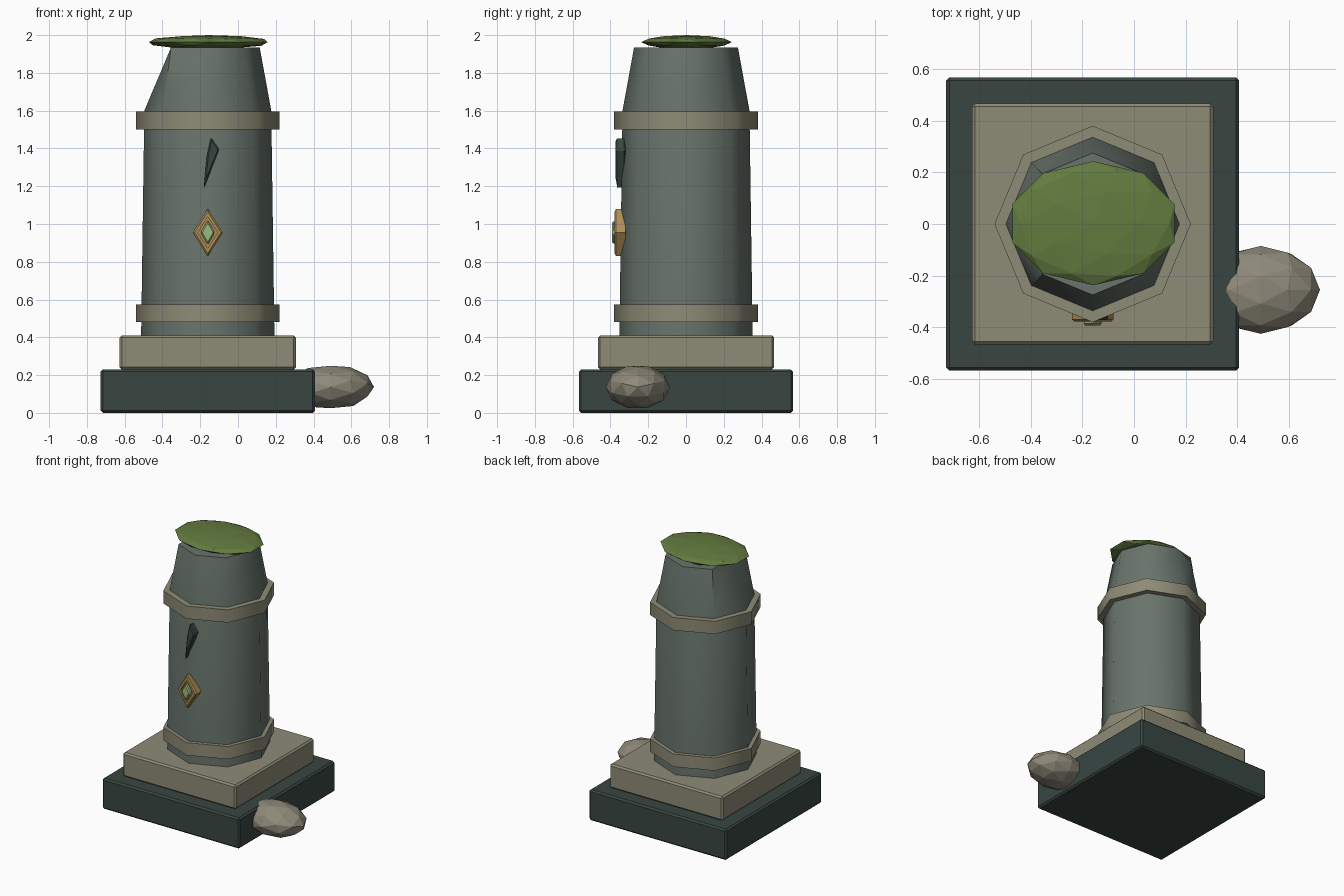
import bpy, bmesh, math
from mathutils import Matrix, Vector

if "Cube" in bpy.data.objects:
    bpy.data.objects.remove(bpy.data.objects["Cube"])

CX = -0.16  # column axis


def mat(name, rgb):
    m = bpy.data.materials.new(name)
    m.diffuse_color = (*rgb, 1)
    m.use_nodes = True
    m.node_tree.nodes["Principled BSDF"].inputs["Base Color"].default_value = m.diffuse_color
    return m


STONE = mat("grey_green_stone", (0.14, 0.175, 0.15))
TRIM = mat("tan_stone", (0.27, 0.26, 0.18))
DARK = mat("dark_stone", (0.04, 0.062, 0.055))
MOSS = mat("moss_green", (0.125, 0.2, 0.05))
GOLD = mat("gold", (0.42, 0.27, 0.09))
GEM = mat("gem_green", (0.33, 0.48, 0.22))
ROCK = mat("rock_tan", (0.27, 0.25, 0.19))


def finish(name, bm, material, smooth=None, bevel=0):
    bmesh.ops.recalc_face_normals(bm, faces=bm.faces)
    me = bpy.data.meshes.new(name)
    bm.to_mesh(me)
    bm.free()
    me.materials.append(material)
    ob = bpy.data.objects.new(name, me)
    bpy.context.collection.objects.link(ob)
    if bevel:
        b = ob.modifiers.new("bevel", 'BEVEL')
        b.width, b.segments = bevel, 1
    if smooth is not None:
        bpy.ops.object.select_all(action='DESELECT')
        ob.select_set(True)
        bpy.context.view_layer.objects.active = ob
        bpy.ops.object.shade_smooth_by_angle(angle=math.radians(smooth))
    return ob


def slab(name, half, z0, z1, material):
    bm = bmesh.new()
    bmesh.ops.create_cube(bm, size=1, matrix=Matrix.Translation((CX, 0, (z0 + z1) / 2))
                          @ Matrix.Diagonal((2 * half, 2 * half, z1 - z0, 1)))
    finish(name, bm, material, bevel=0.012)


def octagon_stack(bm, profile):
    """Loft octagonal rings given as (radius, z); returns the last ring."""
    rings = [[bm.verts.new((CX + r * math.cos(i * math.pi / 4), r * math.sin(i * math.pi / 4), z))
              for i in range(8)] for r, z in profile]
    for a, b in zip(rings, rings[1:]):
        for i in range(8):
            j = (i + 1) % 8
            bm.faces.new((a[i], a[j], b[j], b[i]))
    bm.faces.new(rings[0])
    bm.faces.new(rings[-1])
    return rings[-1]


def plate(name, pts, y_front, y_back, material, bevel=0):
    """Extrude an (x, z) outline along y."""
    bm = bmesh.new()
    f = bm.faces.new([bm.verts.new((x, y_front, z)) for x, z in pts])
    ext = bmesh.ops.extrude_face_region(bm, geom=[f])
    moved = [v for v in ext["geom"] if isinstance(v, bmesh.types.BMVert)]
    bmesh.ops.translate(bm, verts=moved, vec=(0, y_back - y_front, 0))
    return finish(name, bm, material, bevel=bevel)


def diamond(w, h, z=0.955):
    return [(CX - w, z), (CX, z - h), (CX + w, z), (CX, z + h)]


def blob(name, centre, radii, material, tilt=0):
    bm = bmesh.new()
    m = Matrix.Translation(centre) @ Matrix.Diagonal((*radii, 1)) @ Matrix.Rotation(tilt, 4, 'Y')
    bmesh.ops.create_icosphere(bm, subdivisions=2, radius=1, matrix=m)
    finish(name, bm, material)


# stepped base
slab("lower_plinth", 0.567, 0.0, 0.23, DARK)
slab("upper_plinth", 0.467, 0.23, 0.41, TRIM)

# tapering shaft with a broken-in left top corner
bm = bmesh.new()
top = octagon_stack(bm, [(0.353, 0.40), (0.336, 1.60), (0.275, 1.935)])
top[4].co.x = CX - 0.185
finish("column_shaft", bm, STONE, smooth=50)

# octagonal bands
for name, z in (("lower_band", 0.48), ("upper_band", 1.50)):
    bm = bmesh.new()
    octagon_stack(bm, [(0.38, z), (0.38, z + 0.095)])
    finish(name, bm, TRIM, smooth=50)

# diamond emblem: backing, frame lip and gem
plate("emblem_backing", diamond(0.064, 0.1), -0.366, -0.30, GOLD)
outer, inner = diamond(0.08, 0.125), diamond(0.052, 0.083)
bm = bmesh.new()
loops = [[bm.verts.new((x, y, z)) for x, z in pts]
         for pts, y in ((outer, -0.32), (outer, -0.37), (diamond(0.07, 0.11), -0.378),
                        (inner, -0.378), (inner, -0.32))]
for a, b in zip(loops, loops[1:] + loops[:1]):
    for i in range(4):
        j = (i + 1) % 4
        bm.faces.new((a[i], a[j], b[j], b[i]))
finish("emblem_frame", bm, GOLD)
plate("emblem_gem", diamond(0.038, 0.066), -0.393, -0.34, GEM, bevel=0.008)

# dark crack shard
plate("crack_shard", [(-0.143, 1.46), (-0.165, 1.36), (-0.182, 1.185), (-0.098, 1.395)],
      -0.372, -0.32, DARK, bevel=0.008)

# moss cap and loose rock
blob("moss_cap", (CX + 0.003, 0.003, 1.963), (0.33, 0.24, 0.037), MOSS)
blob("fallen_rock", (0.49, -0.255, 0.137), (0.23, 0.17, 0.118), ROCK, tilt=math.atan(0.5))
